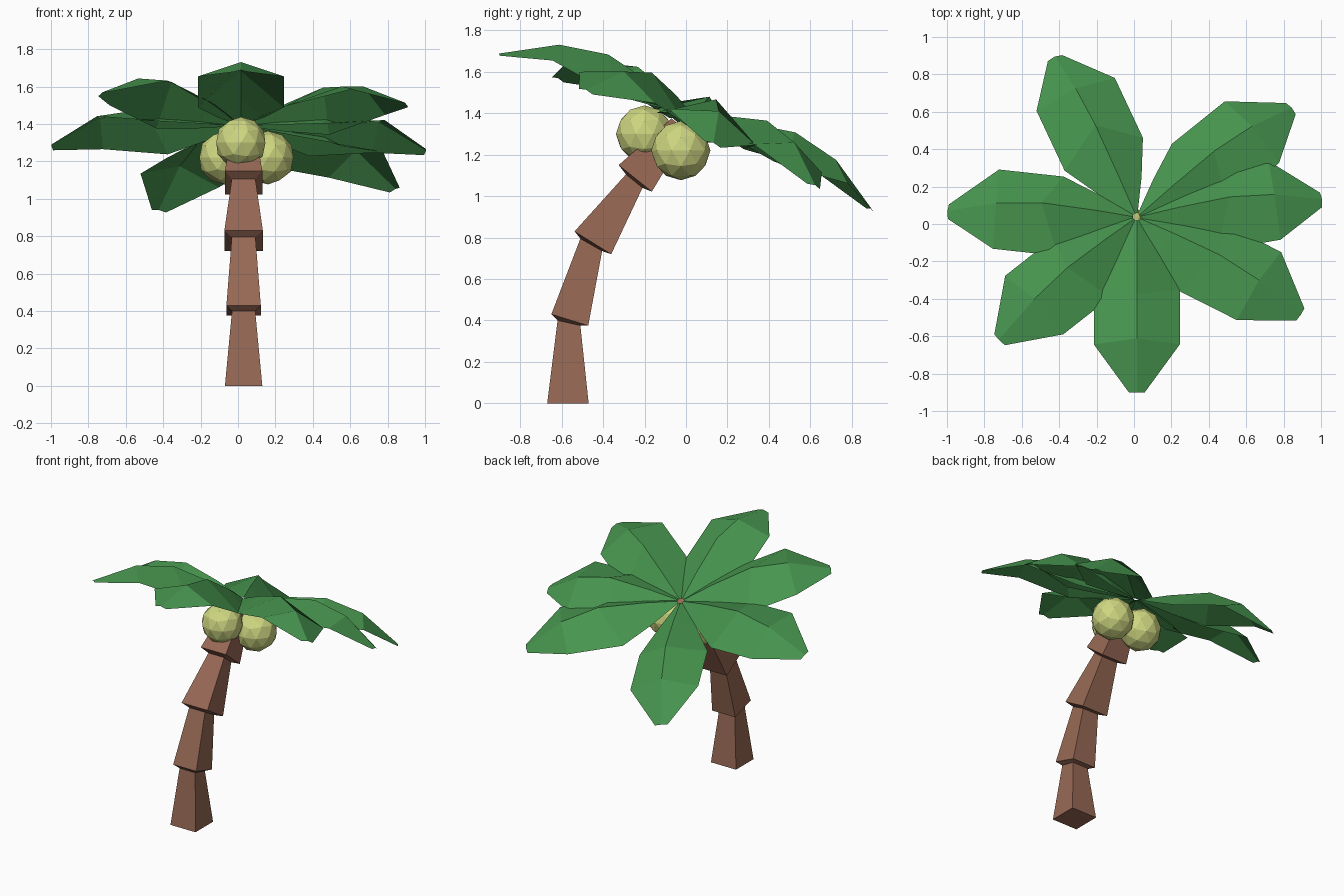
import bpy, bmesh
from math import radians
from mathutils import Matrix, Vector

if "Cube" in bpy.data.objects:
    bpy.data.objects.remove(bpy.data.objects["Cube"])


def material(name, rgb):
    m = bpy.data.materials.new(name)
    m.diffuse_color = (*rgb, 1)
    m.use_nodes = True
    m.node_tree.nodes["Principled BSDF"].inputs["Base Color"].default_value = m.diffuse_color
    return m


BARK = material("bark", (0.31, 0.14, 0.09))
LEAF = material("leaf_green", (0.065, 0.31, 0.08))
NUT = material("coconut_green", (0.62, 0.68, 0.22))


def finish(bm, name, mat, recalc=True):
    if recalc:
        bmesh.ops.recalc_face_normals(bm, faces=bm.faces)
    me = bpy.data.meshes.new(name)
    bm.to_mesh(me)
    bm.free()
    me.materials.append(mat)
    ob = bpy.data.objects.new(name, me)
    bpy.context.collection.objects.link(ob)
    return ob


# Trunk: square rings lofted along a lean (front y, z, back y, z, half width)
rings = [
    (-0.67, 0.00, -0.47, 0.00, 0.10),
    (-0.62, 0.40, -0.51, 0.375, 0.062),
    (-0.65, 0.43, -0.472, 0.375, 0.092),
    (-0.51, 0.795, -0.405, 0.735, 0.063),
    (-0.538, 0.83, -0.361, 0.72, 0.103),
    (-0.29, 1.105, -0.21, 1.04, 0.063),
    (-0.325, 1.15, -0.165, 1.022, 0.10),
    (-0.07, 1.375, 0.01, 1.31, 0.06),
]
bm = bmesh.new()
cx = 0.03
loops = []
for fy, fz, by, bz, w in rings:
    loops.append([bm.verts.new(p) for p in (
        (cx - w, fy, fz), (cx + w, fy, fz), (cx + w, by, bz), (cx - w, by, bz))])
for a, b in zip(loops, loops[1:]):
    for i in range(4):
        j = (i + 1) % 4
        bm.faces.new((a[i], a[j], b[j], b[i]))
bm.faces.new(loops[0][::-1])
bm.faces.new(loops[-1])
finish(bm, "trunk", BARK)

# Coconuts: faceted balls under the crown
for i, (pos, r) in enumerate([((0.015, -0.20, 1.30), 0.138),
                              ((0.16, -0.025, 1.22), 0.143),
                              ((-0.07, -0.025, 1.22), 0.143)]):
    bm = bmesh.new()
    bmesh.ops.create_icosphere(bm, subdivisions=2, radius=r,
                               matrix=Matrix.Translation(pos))
    finish(bm, f"coconut_{i + 1}", NUT)

# Leaf stations: ridge r, ridge height, edge r, edge half width, edge height
stations = [
    (0.02, 0.10, 0.02, 0.015, 0.095),
    (0.22, 0.155, 0.20, 0.125, 0.065),
    (0.50, 0.21, 0.40, 0.23, 0.04),
    (0.74, 0.163, 0.74, 0.23, 0.08),
    (0.995, 0.012, 0.99, 0.042, 0.003),
]
# The whole crown tilts down towards the back
crown = Matrix.Translation((0.015, 0, 1.30)) @ Matrix.Rotation(radians(-22.6), 4, 'X')

for i, (angle, length) in enumerate([(114.5, 1.065), (39, 1.07), (8, 1.005), (-31, 1.03),
                                     (-90, 0.987), (-137.5, 1.005), (176, 1.02)]):
    bm = bmesh.new()
    m = crown @ Matrix.Rotation(radians(angle), 4, 'Z') @ Matrix.Diagonal((length, 1, 1, 1))
    rows = []
    for rr, rh, er, w, eh in stations:
        rows.append([bm.verts.new(m @ Vector(p)) for p in (
            (er, -w, eh), (rr, 0, rh), (er, w, eh))])
    for a, b in zip(rows, rows[1:]):
        for k in range(2):
            bm.faces.new((a[k], b[k], b[k + 1], a[k + 1]))
    finish(bm, f"palm_leaf_{i + 1}", LEAF, recalc=False)
